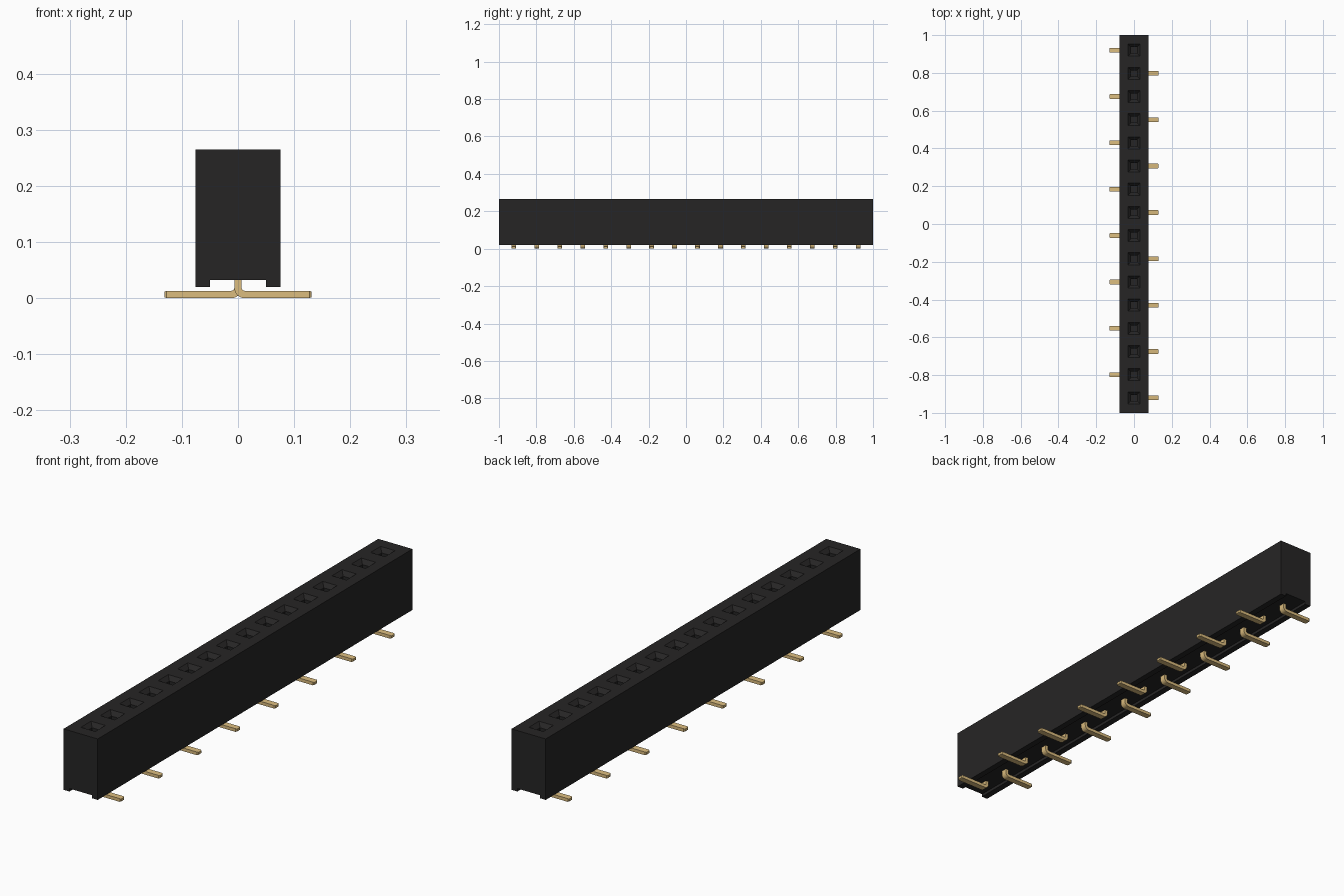
import bpy, bmesh, math

if "Cube" in bpy.data.objects:
    bpy.data.objects.remove(bpy.data.objects["Cube"], do_unlink=True)

COUNT, PITCH = 16, 0.1227
PIN_Y = [(i - (COUNT - 1) / 2) * PITCH for i in range(COUNT)]
HOLE = 0.032            # half width of a socket mouth
THICK, WIDTH = 0.013, 0.025   # pin strip section


def material(name, rgb):
    mat = bpy.data.materials.new(name)
    mat.use_nodes = True
    mat.diffuse_color = (*rgb, 1)
    mat.node_tree.nodes["Principled BSDF"].inputs["Base Color"].default_value = (*rgb, 1)
    return mat


black = material("black plastic", (0.0194, 0.0185, 0.0185))
gold = material("gold metal", (0.708, 0.503, 0.209))


def loft(bm, profile, stations):
    """Sweep an x-z profile through the y stations, capping both ends."""
    rings = [[bm.verts.new((x, y, z)) for x, z in profile] for y in stations]
    n = len(profile)
    strips = []
    for a, b in zip(rings, rings[1:]):
        strips.append([bm.faces.new((a[j], a[(j + 1) % n], b[(j + 1) % n], b[j]))
                       for j in range(n)])
    caps = [bm.faces.new(rings[0]), bm.faces.new(rings[-1][::-1])]
    bmesh.ops.recalc_face_normals(bm, faces=bm.faces)
    return strips, caps


def finish(bm, name, mat):
    mesh = bpy.data.meshes.new(name)
    bmesh.ops.recalc_face_normals(bm, faces=bm.faces)
    bm.to_mesh(mesh)
    bm.free()
    mesh.materials.append(mat)
    return mesh


def place(name, mesh, y=0, turn=0):
    ob = bpy.data.objects.new(name, mesh)
    ob.location.y = y
    ob.rotation_euler.z = turn
    bpy.context.collection.objects.link(ob)
    return ob


# Housing: block with a channel underneath and funnel sockets on top
bm = bmesh.new()
profile = [(-0.076, 0.02), (-0.05, 0.02), (-0.05, 0.032), (0.05, 0.032),
           (0.05, 0.02), (0.076, 0.02), (0.076, 0.265), (HOLE, 0.265),
           (-HOLE, 0.265), (-0.076, 0.265)]
stations = [-1.0] + [y + s for y in PIN_Y for s in (-HOLE, HOLE)] + [1.0]
strips, _ = loft(bm, profile, stations)
mouths = [s[7] for s in strips[1::2]]
for mouth in mouths:
    # sloped lead-in, then a straight shaft
    for shrink, drop in ((0.5, 0.016), (1.0, 0.15)):
        side = bmesh.ops.extrude_discrete_faces(bm, faces=[mouth])
        mouth = side["faces"][0]
        centre = mouth.calc_center_median()
        for v in mouth.verts:
            v.co.x = centre.x + (v.co.x - centre.x) * shrink
            v.co.y = centre.y + (v.co.y - centre.y) * shrink
            v.co.z -= drop
place("housing", finish(bm, "housing", black))

# Pin: bent strip, upright in the housing and flat foot towards +x
bm = bmesh.new()
h, r_in = THICK / 2, 0.005
r_out = r_in + THICK
cx, cz = h + r_in, r_out
bend = [math.pi + math.pi / 2 * k / 6 for k in range(7)]
outer = [(cx + r_out * math.cos(a), cz + r_out * math.sin(a)) for a in bend]
inner = [(cx + r_in * math.cos(a), cz + r_in * math.sin(a)) for a in reversed(bend)]
profile = [(-h, 0.06)] + outer + [(0.127, 0), (0.127, THICK)] + inner + [(h, 0.06)]
strips, _ = loft(bm, profile, [-WIDTH / 2, WIDTH / 2])

# Tapered tip of the foot
tip = bmesh.ops.extrude_discrete_faces(bm, faces=[strips[0][8]])["faces"][0]
for v in tip.verts:
    v.co.x += 0.004
    v.co.y *= 0.75
    v.co.z = THICK / 2 + (v.co.z - THICK / 2) * 0.75
pin_mesh = finish(bm, "pin", gold)

# Row of pins with feet on alternating sides
pins = [place(f"pin_{i + 1}", pin_mesh, y, math.pi * (i % 2)) for i, y in enumerate(PIN_Y)]
bpy.ops.object.select_all(action="DESELECT")
pins[0].select_set(True)
bpy.context.view_layer.objects.active = pins[0]
bpy.ops.object.shade_smooth_by_angle(angle=math.radians(30))
